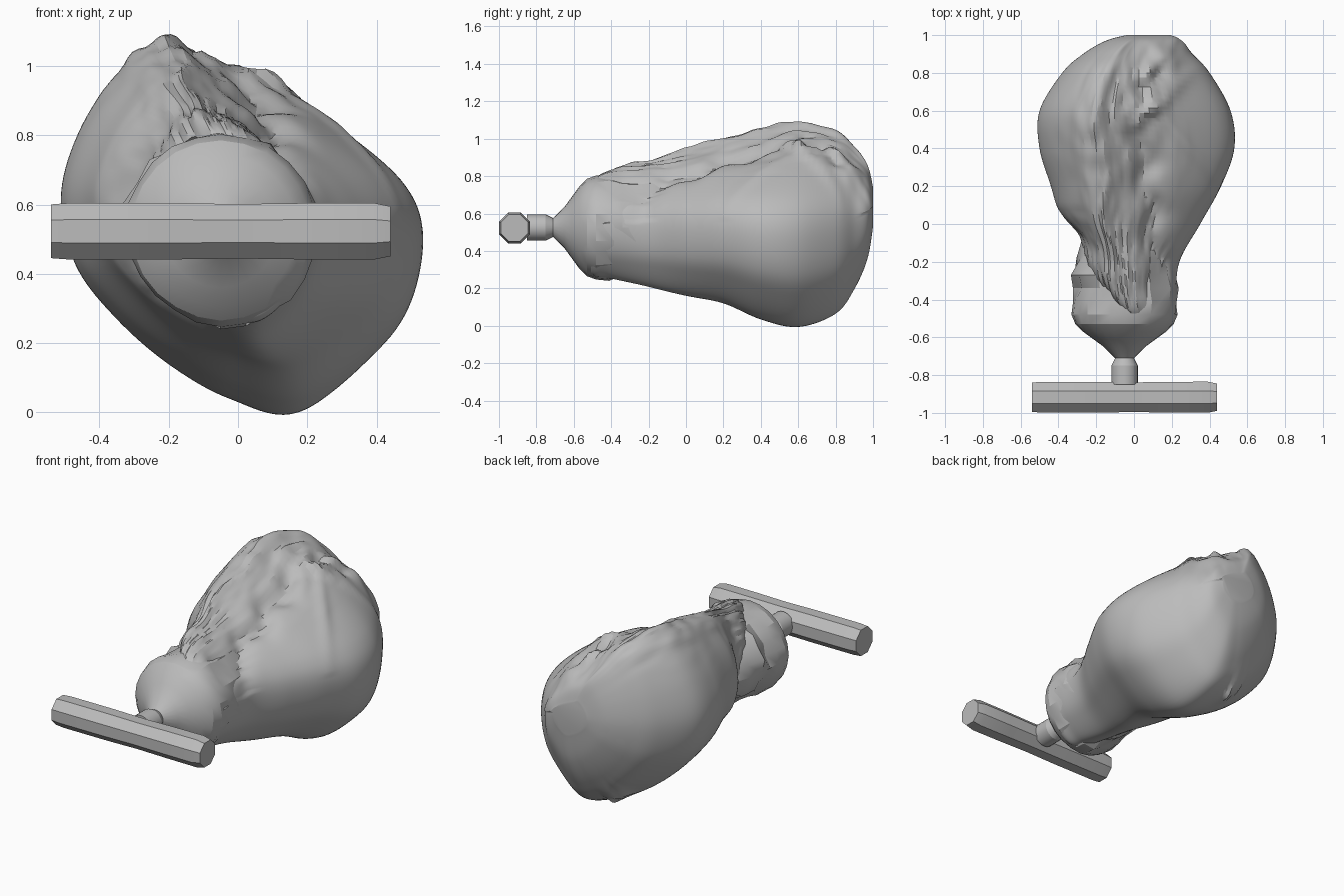
import bpy, math
from mathutils import Vector, noise

if "Cube" in bpy.data.objects:
    bpy.data.objects.remove(bpy.data.objects["Cube"])

grey = bpy.data.materials.new("plain grey")
grey.use_nodes = True
COLOUR = (0.5, 0.5, 0.5, 1)
grey.diffuse_color = COLOUR
grey.node_tree.nodes["Principled BSDF"].inputs["Base Color"].default_value = COLOUR


def catmull(points, t, closed=False):
    """Smooth curve through points, t counted in points."""
    n = len(points)
    i = int(math.floor(t))
    f = t - i
    pick = (lambda k: points[k % n]) if closed else (lambda k: points[max(0, min(n - 1, k))])
    quads = zip(*(pick(i + k) for k in (-1, 0, 1, 2)))
    return [b + f * (c - a + f * (2 * a - 5 * b + 4 * c - d + f * (3 * (b - c) + d - a))) / 2
            for a, b, c, d in quads]


def loft(name, rings, angle):
    """Skin a list of equal rings and close both ends."""
    n = len(rings[0])
    verts = [p for ring in rings for p in ring]
    faces = [(r * n + k, r * n + (k + 1) % n, (r + 1) * n + (k + 1) % n, (r + 1) * n + k)
             for r in range(len(rings) - 1) for k in range(n)]
    faces.append(tuple(reversed(range(n))))
    faces.append(tuple(len(verts) - n + k for k in range(n)))
    mesh = bpy.data.meshes.new(name)
    mesh.from_pydata(verts, [], faces)
    mesh.materials.append(grey)
    obj = bpy.data.objects.new(name, mesh)
    bpy.context.collection.objects.link(obj)
    bpy.ops.object.select_all(action="DESELECT")
    obj.select_set(True)
    bpy.context.view_layer.objects.active = obj
    bpy.ops.object.mode_set(mode="EDIT")
    bpy.ops.mesh.select_all(action="SELECT")
    bpy.ops.mesh.normals_make_consistent(inside=False)
    bpy.ops.object.mode_set(mode="OBJECT")
    bpy.ops.object.shade_smooth_by_angle(angle=math.radians(angle))


def bump(v, centre, width):
    return math.exp(-((v - centre) / width) ** 2)


def ramp(v, start, end):
    return max(0, min(1, (v - start) / (end - start)))


# Sack: leaning outline at its widest, and its extents (y, x0, x1, z0, z1) along its length
outline = [(.53, .52), (.47, .67), (.30, .82), (.12, .93), (-.08, 1.02), (-.22, 1.09),
           (-.35, .98), (-.46, .81), (-.51, .62), (-.47, .43), (-.36, .28), (-.20, .14),
           (-.02, .04), (.18, 0), (.40, .17), (.50, .32)]
extents = [(-.54, -.12, .16, .38, .70), (-.50, -.22, .21, .27, .80), (-.40, -.27, .22, .25, .87),
           (-.20, -.29, .24, .21, .91), (0, -.38, .35, .165, .96), (.2, -.44, .46, .125, 1.01),
           (.4, -.50, .53, .04, 1.06), (.6, -.50, .51, 0, 1.09), (.8, -.38, .40, .07, 1.05),
           (.9, -.27, .31, .20, .96), (.97, -.15, .25, .36, .86), (1, -.04, .18, .53, .74)]
SIDES, STEPS = 140, 84
rings = []
for s in range(STEPS + 1):
    y, x0, x1, z0, z1 = catmull(extents, s * (len(extents) - 1) / STEPS)
    lean = .5 + .5 * ramp(y, -.5, -.1)
    front = ramp(y, .1, -.4)
    ring = []
    for k in range(SIDES):
        a = math.tau * k / SIDES
        px, pz = catmull(outline, len(outline) * k / SIDES, True)
        nx = lean * (px - .01) / .52 + (1 - lean) * math.cos(a)
        nz = lean * (pz - .545) / .545 + (1 - lean) * math.sin(a)
        x = (x0 + x1) / 2 + nx * (x1 - x0) / 2
        # Long gathered folds over the top and down the open side of the mouth
        top = max(0, nz) ** 2 * bump(nx, -.1, .5) * ramp(y, 1, .8)
        mouth = front * max(0, -nx)
        fold = noise.noise(Vector((nx * 7, y * 2.5, nz * 2))) - .2
        fine = noise.noise(Vector((nx * 14, y * 9, nz * 5)))
        scale = 1 + top * (.07 * fold + .05 * fine) + mouth * (.10 * fold + .05 * fine)
        if nz > 0:
            # Wavering seam valley from the knot to the mouth
            seam = .10 - .13 * y + .025 * math.sin(y * 23)
            scale -= (.16 + .06 * fine) * bump(x, seam, .065) * ramp(y, .6, .3) * ramp(y, -.55, -.35)
            # Stretched folds running from the knot to the side and to the back
            scale += .035 * bump(x, .10 + .85 * (.62 - y), .04) * ramp(y, .15, .4) * ramp(y, .66, .58)
            scale += .035 * bump(x, .12 + .9 * (y - .62), .05) * ramp(y, .85, .75) * ramp(y, .58, .66)
            # Crumpled knot trailing to a pinched back corner
            crease = noise.noise(Vector((x * 13, y * 13, nz)))
            scale += (.05 + .16 * crease) * bump(x, .05 + .3 * (y - .6), .09) * ramp(y, .48, .58)
            scale += .12 * bump(x, .17, .07) * ramp(y, .84, .96)
        # Tucked corner below the back
        scale += (nz < 0) * (.07 + .1 * fine) * bump(x, -.08, .06) * bump(y, .76, .07)
        ring.append((x + nx * (scale - 1) * (x1 - x0) / 2,
                     y + mouth * (.22 + .25 * max(0, -nz)),
                     (z0 + z1) / 2 + nz * scale * (z1 - z0) / 2))
    rings.append(ring)
loft("sack", rings, 24)

# Stuffed neck bulging from the mouth, narrowing to a stem that meets the bar
profile = [(-.02, .20), (-.10, .23), (-.18, .25), (-.27, .27), (-.34, .265), (-.41, .275), (-.48, .278),
           (-.53, .26), (-.57, .22), (-.61, .165), (-.65, .11), (-.71, .05), (-.75, .07), (-.85, .07)]
rings = []
for y, r in profile:
    rough = ramp(y, -.55, -.35)
    ring = []
    for k in range(24):
        a = math.tau * k / 24
        c, s = math.cos(a), math.sin(a)
        hollow = .25 * max(0, -c) * max(0, -s)
        q = r * (1 + rough * (.14 * noise.noise(Vector((c * 4, y * 13, s * 4))) - hollow))
        ring.append((-.05 + q * c, y, .525 + q * s))
    rings.append(ring)
loft("neck", rings, 24)

# Octagonal cross bar with slightly chamfered ends
rings = [[(x, -.917 + r * math.cos(math.tau * (k + .5) / 8), .523 + r * math.sin(math.tau * (k + .5) / 8))
          for k in range(8)]
         for x, r in ((-.54, .084), (-.49, .088), (-.2, .088), (0, .085), (.2, .088), (.39, .089), (.44, .078))]
loft("cross_bar", rings, 20)
